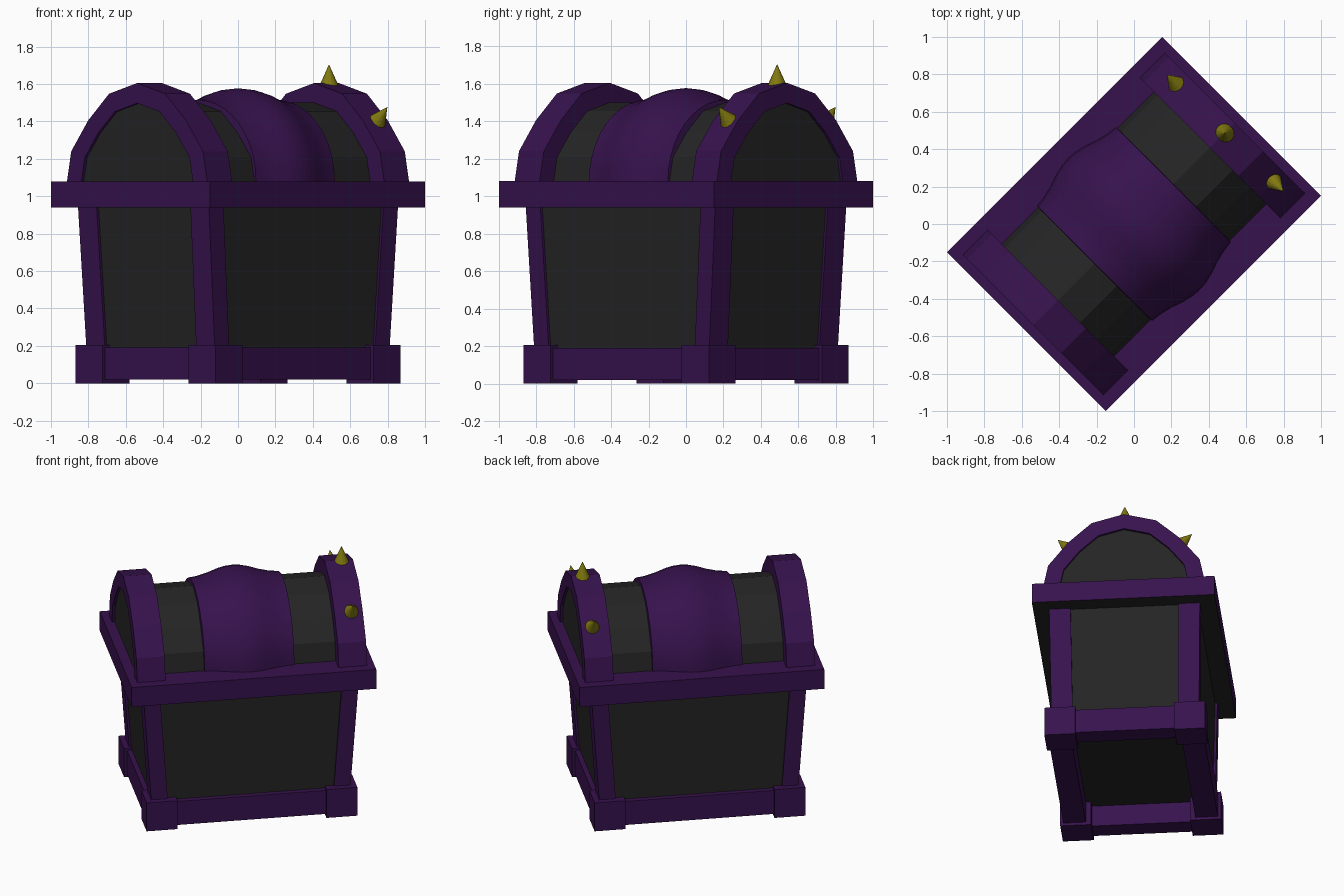
import bpy, bmesh, math
from mathutils import Matrix, Vector

if "Cube" in bpy.data.objects:
    bpy.data.objects.remove(bpy.data.objects["Cube"])

TURN = Matrix.Rotation(math.radians(45), 4, 'Z')   # chest stands diagonally


def material(name, rgb):
    m = bpy.data.materials.new(name)
    m.diffuse_color = (*rgb, 1)
    m.use_nodes = True
    m.node_tree.nodes["Principled BSDF"].inputs["Base Color"].default_value = m.diffuse_color
    return m


PURPLE = material("purple_trim", (0.038, 0.006, 0.075))
DARK = material("dark_panel", (0.018, 0.018, 0.018))
GOLD = material("gold_spike", (0.22, 0.19, 0.005))


def finish(name, bm, *mats):
    bmesh.ops.recalc_face_normals(bm, faces=bm.faces)
    bm.transform(TURN)
    me = bpy.data.meshes.new(name)
    bm.to_mesh(me)
    bm.free()
    for m in mats:
        me.materials.append(m)
    ob = bpy.data.objects.new(name, me)
    bpy.context.collection.objects.link(ob)
    return ob


def loft(bm, rings, closed_caps=True):
    """Bridge successive closed rings of points and cap the ends."""
    vs = [[bm.verts.new(p) for p in r] for r in rings]
    n = len(vs[0])
    for a, b in zip(vs, vs[1:]):
        for i in range(n):
            j = (i + 1) % n
            bm.faces.new((a[i], a[j], b[j], b[i]))
    if closed_caps:
        bm.faces.new(vs[0])
        bm.faces.new(vs[-1])


def rect(x0, x1, y0, y1, z):
    return [(x0, y0, z), (x1, y0, z), (x1, y1, z), (x0, y1, z)]


def box(name, x0, x1, y0, y1, z0, z1, mat):
    bm = bmesh.new()
    loft(bm, [rect(x0, x1, y0, y1, z0), rect(x0, x1, y0, y1, z1)])
    return finish(name, bm, mat)


# tapered body panels
U0, V0, U1, V1 = 0.66, 0.485, 0.715, 0.495
I = 0.015
bm = bmesh.new()
loft(bm, [rect(I - U0, U0 - I, I - V0, V0 - I, 0.17),
          rect(I - U1, U1 - I, I - V1, V1 - I, 0.95)])
finish("body_panels", bm, DARK)

# corner posts and feet
for sx in (-1, 1):
    for sy in (-1, 1):
        bm = bmesh.new()
        loft(bm, [rect(sx * (U - 0.11), sx * U, sy * (V - 0.14), sy * V, z)
                  for U, V, z in ((U0, V0, 0.17), (U1, V1, 0.95))])
        finish("corner_post", bm, PURPLE)
        box("foot", sx * 0.495, sx * 0.70, sy * 0.325, sy * 0.528, 0, 0.205, PURPLE)

# base rails between the feet
for s in (-1, 1):
    box("long_rail", -0.52, 0.52, s * 0.36, s * 0.508, 0.02, 0.19, PURPLE)
    box("end_rail", s * 0.55, s * 0.68, -0.35, 0.35, 0.02, 0.19, PURPLE)

# rim slab with dark underside
rim = box("rim", -0.813, 0.813, -0.60, 0.60, 0.94, 1.08, PURPLE)
rim.data.materials.append(DARK)
for p in rim.data.polygons:
    if p.normal.z < -0.5:
        p.material_index = 1

# lid arch section, as (y, height above rim)
HALF = [(0.53, 0), (0.498, 0.16), (0.37, 0.325), (0.212, 0.468)]
ARCH = HALF + [(0, 0.525)] + [(-y, z) for y, z in reversed(HALF)]
INNER = 0.8


def arch(x, k):
    return [(x, y * k, 1.08 + z * k) for y, z in ARCH]


# lid barrel
bm = bmesh.new()
loft(bm, [arch(-0.745, INNER), arch(0.745, INNER)])
finish("lid_barrel", bm, DARK)

# arched bands at both ends of the lid
for s in (-1, 1):
    bm = bmesh.new()
    loft(bm, [arch(x * s, 1) + arch(x * s, INNER - 0.005)[::-1] for x in (0.575, 0.763)])
    bmesh.ops.delete(bm, geom=[f for f in bm.faces if len(f.verts) > 4], context='FACES_ONLY')
    bm.verts.ensure_lookup_table()
    n = len(ARCH)
    for base in (0, 2 * n):
        for i in range(n - 1):
            bm.faces.new([bm.verts[base + k] for k in (i, i + 1, 2 * n - 2 - i, 2 * n - 1 - i)])
    finish("lid_end_band", bm, PURPLE)

# swollen middle band
PROFILE = [(0.30, 0.41), (0.298, 0.434), (0.24, 0.441), (0.17, 0.458), (0.10, 0.482), (0.05, 0.493)]
PROFILE = [(-x, r) for x, r in PROFILE] + [(0, 0.497)] + PROFILE[::-1]
bm = bmesh.new()
loft(bm, [[(x, r * math.cos(math.pi * i / 20), 1.08 + r * math.sin(math.pi * i / 20))
           for i in range(21)] for x, r in PROFILE])
bulge = finish("lid_middle_bulge", bm, PURPLE)
bpy.context.view_layer.objects.active = bulge
bulge.select_set(True)
bpy.ops.object.shade_smooth_by_angle(angle=math.radians(35))

# spikes on one end band
for y, z, tilt in ((0, 1.59, 0), (0.36, 1.395, 45), (-0.36, 1.395, -45)):
    d = Matrix.Rotation(math.radians(-tilt), 4, 'X')
    bm = bmesh.new()
    bmesh.ops.create_cone(bm, cap_ends=True, segments=14, radius1=0.052, radius2=0, depth=0.115,
                          matrix=Matrix.Translation((0.688, y, z)) @ d @ Matrix.Translation((0, 0, 0.0575)))
    finish("spike", bm, GOLD)
